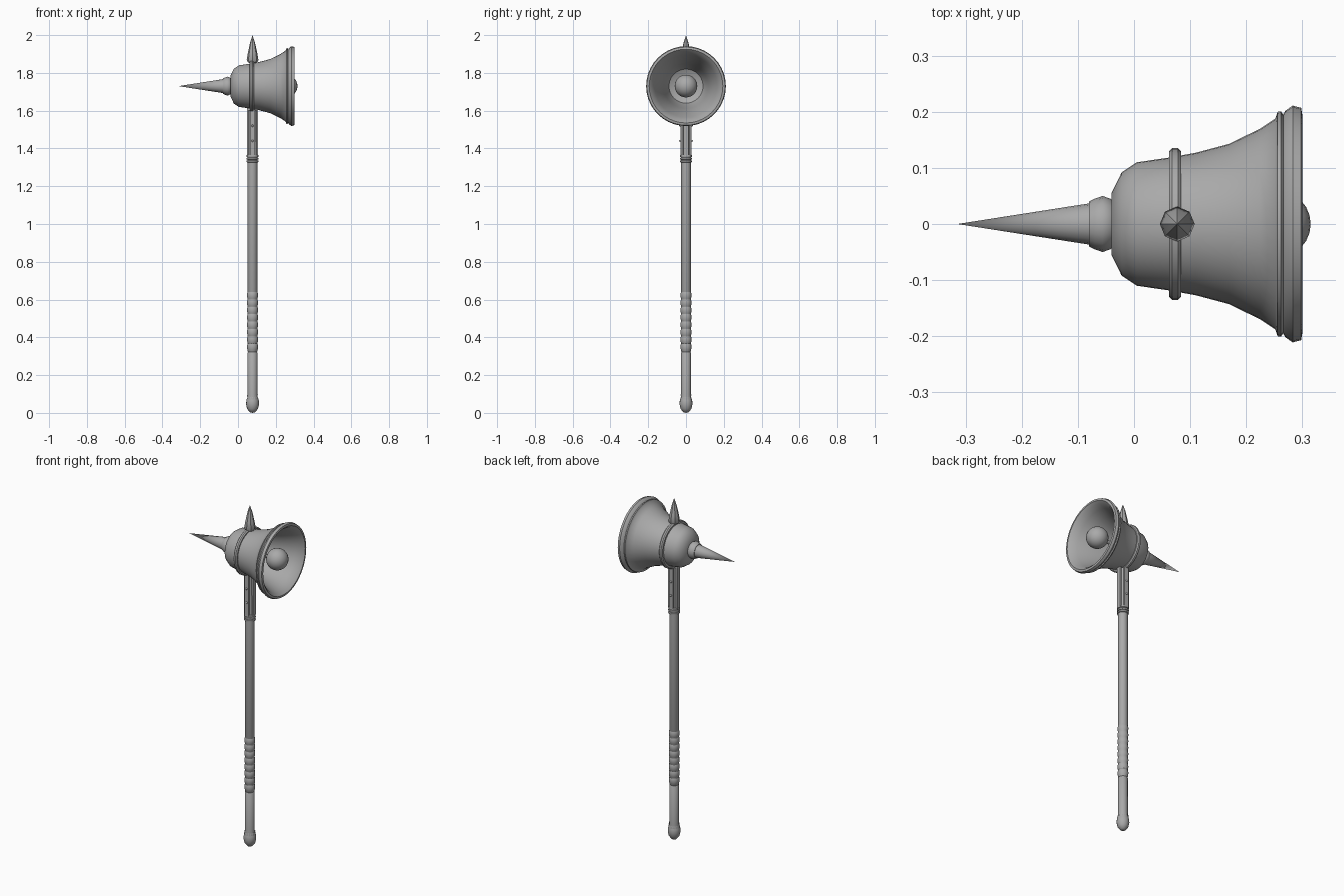
import bpy, bmesh, math
from mathutils import Matrix, Vector

if "Cube" in bpy.data.objects:
    bpy.data.objects.remove(bpy.data.objects["Cube"])

metal = bpy.data.materials.new("grey_metal")
metal.use_nodes = True
GREY = (0.4, 0.4, 0.4, 1)
metal.diffuse_color = GREY
metal.node_tree.nodes["Principled BSDF"].inputs["Base Color"].default_value = GREY

CX, BZ = 0.077, 1.73          # shaft x, bell axis height
UP = Matrix.Translation((CX, 0, 0))
ALONG = Matrix.Translation((0, 0, BZ)) @ Matrix.Rotation(math.pi / 2, 4, 'Y')


def finish(name, bm, angle=40):
    bmesh.ops.recalc_face_normals(bm, faces=bm.faces)
    me = bpy.data.meshes.new(name)
    bm.to_mesh(me)
    bm.free()
    me.shade_smooth()
    me.set_sharp_from_angle(angle=math.radians(angle))
    me.materials.append(metal)
    ob = bpy.data.objects.new(name, me)
    bpy.context.collection.objects.link(ob)
    return ob


def lathe(name, profile, place, sides=24, angle=40):
    """Spin (radius, height) pairs about the local z axis."""
    bm = bmesh.new()
    verts = [bm.verts.new((r, 0, h)) for r, h in profile]
    edges = [bm.edges.new(pair) for pair in zip(verts, verts[1:])]
    bmesh.ops.spin(bm, geom=verts + edges, cent=(0, 0, 0), axis=(0, 0, 1),
                   angle=math.tau, steps=sides, use_duplicate=False)
    bmesh.ops.remove_doubles(bm, verts=bm.verts, dist=1e-5)
    bm.transform(place)
    return finish(name, bm, angle)


def ball(name, radius, place, rings=12):
    bm = bmesh.new()
    bmesh.ops.create_uvsphere(bm, u_segments=rings * 2, v_segments=rings, radius=radius)
    bm.transform(place)
    return finish(name, bm)


# Bell: outer skin, rolled lip and hollow inside
lathe("bell", [
    (0, -.04), (.055, -.04), (.092, -.022), (.11, .005), (.118, .06), (.127, .11),
    (.143, .17), (.17, .225), (.188, .252), (.2, .256), (.201, .262), (.195, .266),
    (.202, .27), (.211, .283), (.207, .298), (.195, .3), (.18, .285), (.165, .255),
    (.142, .2), (.118, .12), (.105, .04), (.09, 0), (.05, -.02), (0, -.025)],
    ALONG, 40)
ball("clapper", .06, Matrix.Translation((.255, 0, BZ)))
lathe("clapper_rod", [(.01, -.025), (.01, .22)], ALONG, 10)

# Band around the bell
lathe("bell_band", [(.115, .062), (.129, .062), (.135, .068), (.135, .078), (.129, .084),
                    (.115, .084)], ALONG, 40)

# Side spike with collar
lathe("spike_collar", [(.04, -.036), (.045, -.042), (.05, -.056), (.045, -.07),
                       (.04, -.08), (0, -.08)], ALONG, 16)
lathe("side_spike", [(.037, -.078), (0, -.315)], ALONG, 16)

# Top spike
lathe("top_spike", [(0, 1.85), (.024, 1.855), (.031, 1.868), (.025, 1.905), (.013, 1.96),
                    (0, 2)], UP, 8)

# Shaft, wrapped grip and binding rings
lathe("shaft", [(.026, .05), (.026, .318), (.023, .322), (.026, .326), (.026, 1.33),
                (.025, 1.6), (0, 1.615)], UP, 16)
TURNS, STEP = 8, .039
for i in range(TURNS):
    z = .33 + i * STEP
    lathe("grip_wrap", [(.025, z), (.028, z + .008), (.029, z + .02), (.028, z + .031),
                        (.025, z + STEP)], UP, 16)
for z in (1.332, 1.346, 1.36):
    lathe("binding_ring", [(.024, z - .007), (.031, z - .004), (.032, z),
                           (.031, z + .004), (.024, z + .007)], UP, 16)

# Rounded langets on the four sides of the shaft, with rivets
for quarter in range(4):
    turn = UP @ Matrix.Rotation(quarter * math.pi / 2, 4, 'Z')
    half, low, high = .013, 1.36, 1.6
    outline = [(-half, low), (half, low)]
    outline += [(half * math.cos(a * math.pi / 6), high + half * math.sin(a * math.pi / 6))
                for a in range(7)]
    bm = bmesh.new()
    face = bm.faces.new([bm.verts.new((x, -.021, z)) for x, z in outline])
    out = bmesh.ops.extrude_face_region(bm, geom=[face])["geom"]
    bmesh.ops.translate(bm, vec=(0, -.009, 0),
                        verts=[g for g in out if isinstance(g, bmesh.types.BMVert)])
    bm.transform(turn)
    finish("langet", bm)
    if quarter % 2 == 0:
        for z in (1.44, 1.52):
            ball("rivet", .006, turn @ Matrix.Translation((0, -.03, z)), 6)

# Pommel with pointed collar
lathe("pommel", [(0, 0), (.015, .004), (.029, .022), (.034, .045), (.033, .065),
                 (.028, .08), (.026, .085)], UP, 16)
bm = bmesh.new()
N = 16
for i in range(N):
    a, b = (i * math.tau / N, (i + 1) * math.tau / N)
    m = (a + b) / 2
    pts = [(.031, a, .07), (.031, b, .07), (.028, m, .1)]
    bm.faces.new([bm.verts.new((r * math.cos(t), r * math.sin(t), z)) for r, t, z in pts])
bm.transform(UP)
finish("pommel_points", bm)
